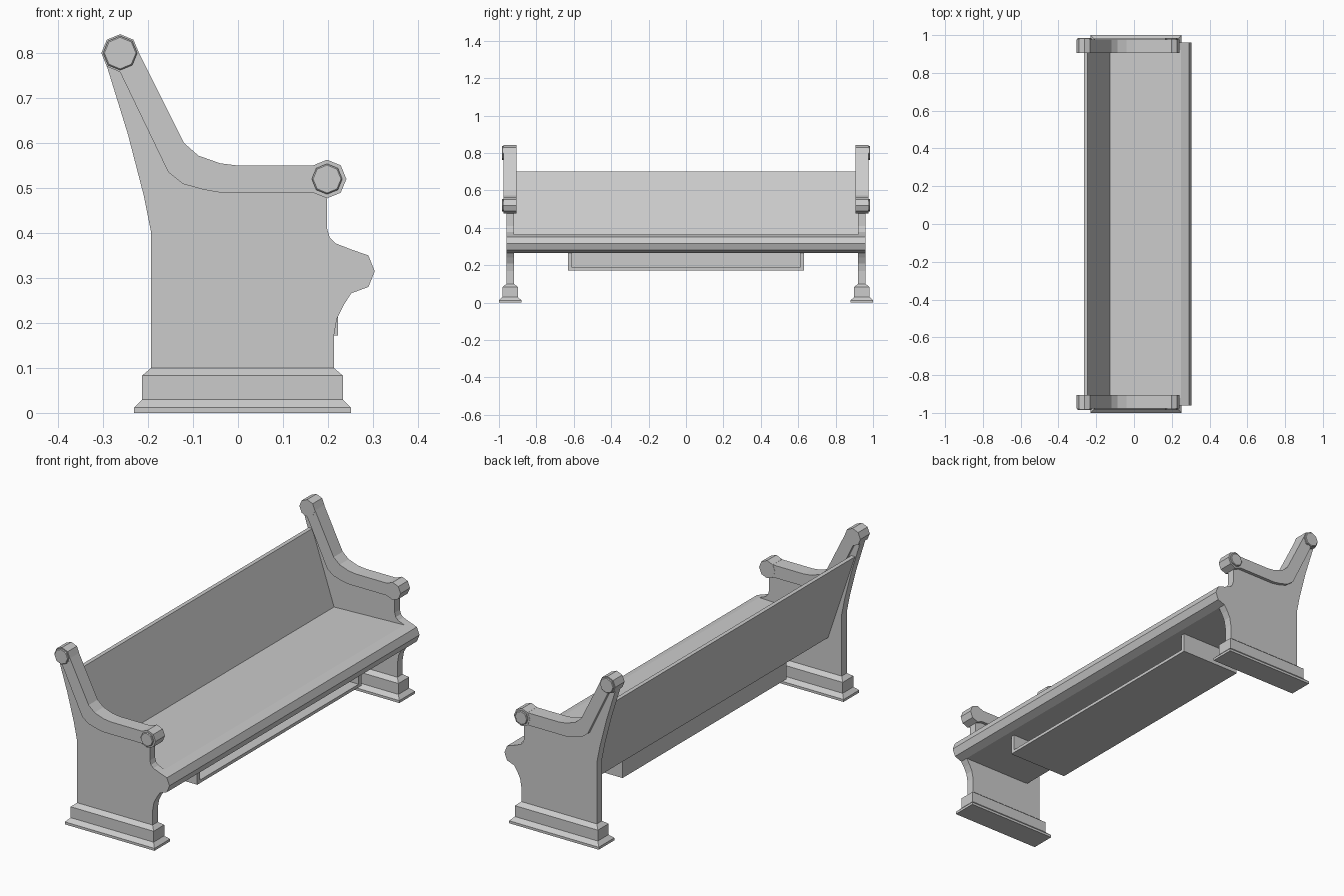
import bpy, bmesh, math

if "Cube" in bpy.data.objects:
    bpy.data.objects.remove(bpy.data.objects["Cube"])


def mesh_object(name, bm):
    bmesh.ops.recalc_face_normals(bm, faces=bm.faces)
    me = bpy.data.meshes.new(name)
    bm.to_mesh(me)
    bm.free()
    ob = bpy.data.objects.new(name, me)
    bpy.context.collection.objects.link(ob)
    return ob


def loft(name, rings):
    """Bridge successive rings of equal length and cap both ends."""
    bm = bmesh.new()
    loops = [[bm.verts.new(p) for p in r] for r in rings]
    n = len(loops[0])
    for a, b in zip(loops, loops[1:]):
        for i in range(n):
            j = (i + 1) % n
            bm.faces.new((a[i], a[j], b[j], b[i]))
    bm.faces.new(loops[0])
    bm.faces.new(loops[-1])
    return mesh_object(name, bm)


def extrude_y(name, profile, y0, y1):
    return loft(name, [[(x, y, z) for x, z in profile] for y in (y0, y1)])


def box(name, x0, x1, y0, y1, z0, z1):
    return extrude_y(name, [(x0, z0), (x1, z0), (x1, z1), (x0, z1)], y0, y1)


def octagon(cx, cz, r):
    return [(cx + r * math.cos(i * math.pi / 4), cz + r * math.sin(i * math.pi / 4))
            for i in range(8)]


# Outlines in x, z
nose = [(0.25, 0.364), (0.29, 0.35), (0.304, 0.315), (0.29, 0.28), (0.252, 0.266)]
panel = ([(-0.193, 0.09), (-0.193, 0.4), (-0.21, 0.485), (-0.245, 0.62), (-0.296, 0.785),
          (-0.262, 0.80), (-0.15, 0.585), (-0.12, 0.55), (-0.05, 0.525), (0.198, 0.52),
          (0.198, 0.41), (0.204, 0.39), (0.217, 0.377)] + nose +
         [(0.235, 0.24), (0.22, 0.21), (0.213, 0.17), (0.213, 0.09)])
rail = [(-0.29, 0.772), (-0.262, 0.757), (-0.155, 0.535), (-0.122, 0.509), (-0.075, 0.496),
        (-0.04, 0.49), (0.175, 0.49), (0.198, 0.52), (0.175, 0.55), (0, 0.55),
        (-0.04, 0.555), (-0.088, 0.572), (-0.12, 0.6), (-0.225, 0.81), (-0.262, 0.82)]

# Two matching pew ends
for side, s in (("right", 1), ("left", -1)):
    extrude_y(f"end_panel_{side}", panel, s * 0.92, s * 0.96)
    # Stepped foot with sloping mouldings
    rings = []
    for grow, z in ((0.038, 0), (0.038, 0.012), (0.02, 0.03), (0.02, 0.083), (0, 0.1)):
        x0, x1, h = -0.193 - grow, 0.213 + grow, 0.02 + grow * 1.05
        rings.append([(x0, s * 0.94 - h, z), (x1, s * 0.94 - h, z),
                      (x1, s * 0.94 + h, z), (x0, s * 0.94 + h, z)])
    loft(f"foot_{side}", rings)
    extrude_y(f"arm_rail_{side}", rail, s * 0.906, s * 0.976)
    # Octagonal scroll ends with a raised disc on the outer side
    for part, cx, cz, r, ri in (("top", -0.262, 0.80, 0.042, 0.038),
                                ("arm", 0.198, 0.52, 0.043, 0.034)):
        extrude_y(f"{part}_scroll_{side}", octagon(cx, cz, r), s * 0.905, s * 0.977)
        loft(f"{part}_scroll_disc_{side}",
             [[(x, y, z) for x, z in octagon(cx, cz, q)]
              for q, y in ((ri, s * 0.976), (ri, s * 0.982), (ri - 0.003, s * 0.985))])

# Seat with rounded front nose
extrude_y("seat", nose + [(-0.11, 0.266), (-0.14, 0.35)], -0.925, 0.925)

# Sloping back board
extrude_y("back_board", [(-0.265, 0.70), (-0.245, 0.70), (-0.1, 0.268), (-0.12, 0.268)],
          -0.925, 0.925)

# Open-fronted storage shelf under the seat
box("shelf_bottom", -0.1, 0.222, -0.63, 0.63, 0.172, 0.187)
box("shelf_back", -0.1, -0.085, -0.63, 0.63, 0.187, 0.27)
for side, s in (("right", 1), ("left", -1)):
    box(f"shelf_side_{side}", -0.085, 0.222, s * 0.61, s * 0.63, 0.187, 0.27)

# Centre the pew on x
for ob in bpy.context.collection.objects:
    ob.location.x = 0.0
